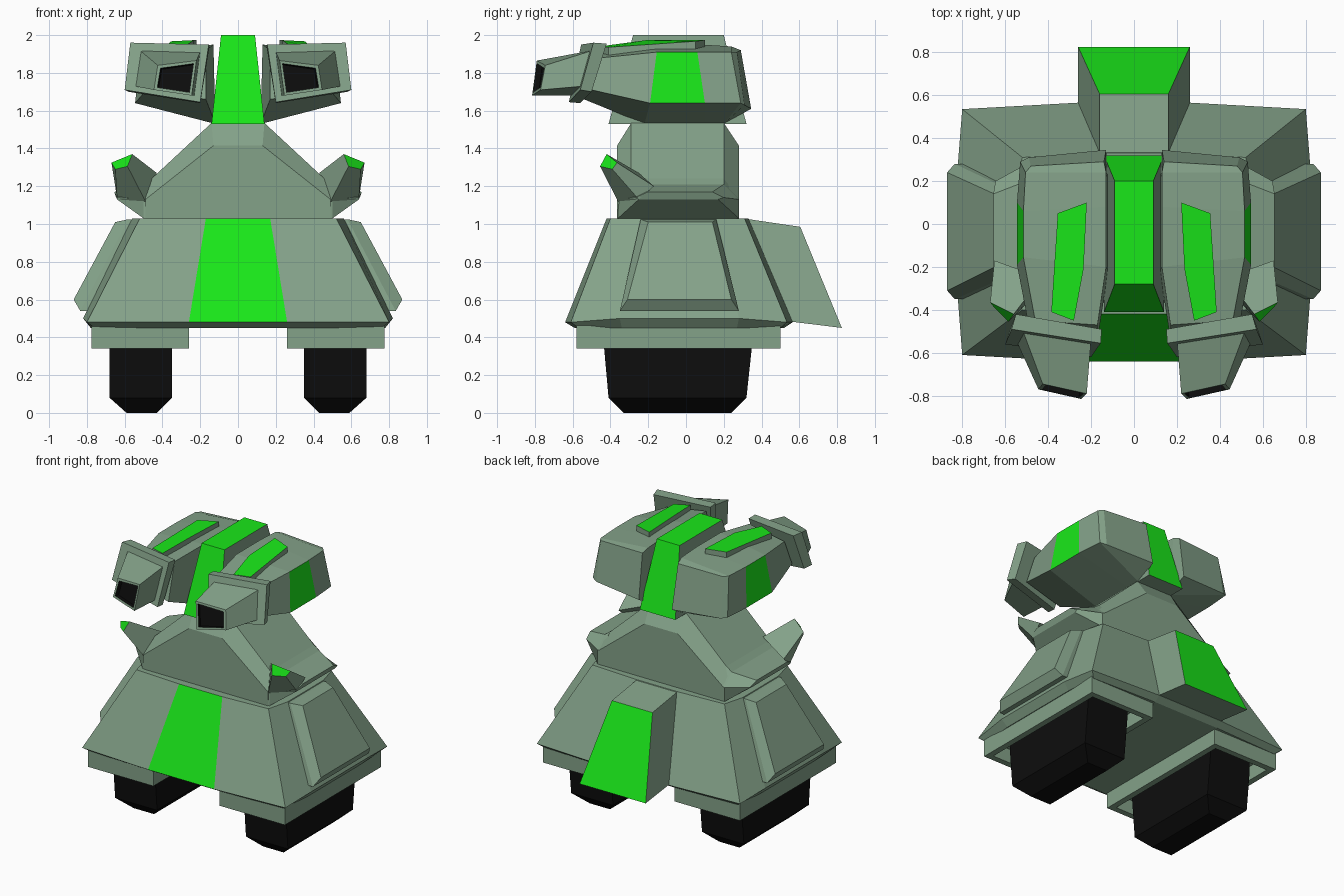
import bpy, bmesh

def material(name, rgb):
    m = bpy.data.materials.new(name)
    m.diffuse_color = (*rgb, 1)
    return m

MATS = [material("sage", (0.23, 0.36, 0.25)),
        material("bright_green", (0.01, 0.80, 0.01)),
        material("black", (0.004, 0.004, 0.004))]

def loft(name, rings, green=(), base=0, mirror=False, hollow=None):
    """Skin rings of equal size, cap both ends. green lists (segment, side) or 'start'/'end'.
    hollow = (cap, inset, depth, material) recesses an end cap."""
    bm = bmesh.new()
    vs = [[bm.verts.new(p) for p in r] for r in rings]
    n = len(rings[0])
    faces = {}
    for s in range(len(rings) - 1):
        for k in range(n):
            j = (k + 1) % n
            faces[s, k] = bm.faces.new((vs[s][k], vs[s][j], vs[s + 1][j], vs[s + 1][k]))
    faces['start'] = bm.faces.new(vs[0][::-1])
    faces['end'] = bm.faces.new(vs[-1])
    for key, f in faces.items():
        f.material_index = 1 if key in green else base
    bmesh.ops.recalc_face_normals(bm, faces=bm.faces)
    if hollow:
        cap, inset, depth, mat = hollow
        f = faces[cap]
        bmesh.ops.inset_region(bm, faces=[f], thickness=inset)
        f.material_index = mat
        if depth:
            r = bmesh.ops.inset_individual(bm, faces=[f], thickness=0.001, depth=-depth)
            for g in r['faces']:
                g.material_index = mat
    me = bpy.data.meshes.new(name)
    bm.to_mesh(me)
    bm.free()
    for m in MATS:
        me.materials.append(m)
    ob = bpy.data.objects.new(name, me)
    bpy.context.collection.objects.link(ob)
    if mirror:
        mod = ob.modifiers.new("mirror", 'MIRROR')
        mod.use_mirror_merge = False
    return ob

def rect(x0, x1, y0, y1, z):
    return [(x0, y0, z), (x1, y0, z), (x1, y1, z), (x0, y1, z)]

def sym(half):
    """Close a right-hand half ring with its mirror image."""
    return half + [(-x, y, z) for x, y, z in reversed(half)]

# Wheels and hollow skirts above them
loft("wheel", [rect(.43, .59, -.33, .24, 0), rect(.35, .68, -.41, .32, .08),
               rect(.35, .68, -.435, .35, .36), rect(.35, .68, -.435, .35, .45)],
     base=2, mirror=True)
loft("wheel_skirt", [rect(.26, .775, -.58, .50, .34), rect(.26, .775, -.58, .50, .47)],
     mirror=True, hollow=('start', .06, .1, 0))

# Sloped lower hull with green front stripe
hull = [[(.26, -.59, .45), (.76, -.57, .45), (.78, -.34, .45), (.78, .27, .45), (.76, .50, .45), (.26, .52, .45)],
        [(.26, -.64, .48), (.80, -.61, .48), (.82, -.35, .50), (.82, .28, .50), (.80, .535, .48), (.26, .565, .48)],
        [(.17, -.42, 1.03), (.52, -.40, 1.03), (.56, -.24, 1.03), (.56, .16, 1.03), (.52, .31, 1.03), (.17, .33, 1.03)]]
loft("lower_hull", [sym(r) for r in hull], green=[(1, 11)])

# Raised side panels
def side_ring(x0, y0, y1, z0, x1, y2, y3, z1):
    return [(x0, y0, z0), (x0, y1, z0), (x1, y3, z1), (x1, y2, z1)]
loft("side_panel", [side_ring(.74, -.35, .28, .54, .50, -.24, .16, 1.025),
                    side_ring(.835, -.35, .28, .54, .58, -.24, .16, 1.025),
                    side_ring(.87, -.31, .24, .60, .65, -.20, .14, 1.01)], mirror=True)

# Rear block with green back
loft("rear_block", [[(-.26, .50, .49), (.26, .50, .49), (.26, .825, .45), (-.26, .825, .45)],
                    [(-.16, .30, 1.03), (.16, .30, 1.03), (.16, .605, .985), (-.16, .605, .985)]],
     green=[(0, 2)])

# Torso with bevelled front and back
def torso_ring(y, x, shoulder, tx, top):
    return sym([(x, y, 1.02), (x, y, shoulder), (tx, y, top)])
loft("torso", [torso_ring(-.365, .49, 1.13, .13, 1.415), torso_ring(-.29, .49, 1.21, .14, 1.535),
               torso_ring(.20, .49, 1.21, .14, 1.535), torso_ring(.28, .49, 1.13, .13, 1.415)])

# Side arms and forward horns with green tips
loft("arm", [[(.46, -.365, 1.03), (.46, .28, 1.03), (.46, .28, 1.14), (.46, .20, 1.24), (.46, -.29, 1.24), (.46, -.365, 1.13)],
             [(.50, -.36, 1.03), (.50, .28, 1.03), (.50, .28, 1.13), (.50, .20, 1.21), (.50, -.28, 1.21), (.50, -.35, 1.13)],
             [(.64, -.25, 1.13), (.64, .17, 1.13), (.645, .20, 1.14), (.655, .14, 1.17), (.655, -.20, 1.17), (.64, -.27, 1.14)]],
     mirror=True)
loft("horn", [[(.43, -.25, 1.27), (.65, -.17, 1.20), (.64, -.25, 1.13), (.49, -.36, 1.12)],
              [(.56, -.42, 1.37), (.67, -.365, 1.325), (.65, -.39, 1.29), (.585, -.455, 1.305)]],
     green=['end'], mirror=True)

# Head spine: green top, front and back
loft("head_spine", [rect(-.14, .14, -.41, .32, 1.53), rect(-.09, .09, -.28, .20, 2.0)],
     green=['end', (0, 0), (0, 2)])

# Head pods, rings run inner bottom, outer bottom, outer top, inner top
loft("head_pod", [
    [(.17, -.54, 1.66), (.485, -.50, 1.71), (.46, -.45, 1.88), (.17, -.47, 1.92)],
    [(.12, -.22, 1.53), (.545, -.19, 1.64), (.515, -.155, 1.91), (.13, -.20, 1.95)],
    [(.12, .10, 1.53), (.545, .10, 1.64), (.515, .06, 1.91), (.13, .08, 1.95)],
    [(.12, .20, 1.53), (.53, .29, 1.64), (.505, .24, 1.91), (.13, .24, 1.94)],
    [(.13, .345, 1.61), (.49, .31, 1.63), (.48, .27, 1.91), (.14, .29, 1.92)]],
    green=[(1, 1)], mirror=True)

# Tilted collar and tapering muzzle with dark opening
loft("muzzle_collar", [
    [(.20, -.56, 1.64), (.58, -.50, 1.70), (.55, -.42, 1.955), (.15, -.49, 1.945)],
    [(.20, -.62, 1.645), (.60, -.56, 1.71), (.57, -.49, 1.96), (.155, -.555, 1.95)]], mirror=True)
loft("muzzle", [
    [(.23, -.58, 1.68), (.55, -.54, 1.73), (.52, -.49, 1.92), (.20, -.54, 1.91)],
    [(.245, -.815, 1.68), (.445, -.77, 1.71), (.425, -.745, 1.84), (.22, -.79, 1.865)]],
    mirror=True, hollow=('end', .022, .03, 2))

# Green slats on top of the head
slat = [(.22, .10), (.355, .05), (.385, -.41), (.28, -.45), (.235, -.21)]
loft("top_slat", [[(x, y, 1.89) for x, y in slat],
                  [(x, y, 1.975 - .05 * (x - .2) - .03 * (y < -.3)) for x, y in slat]],
     green=['end'], mirror=True)
